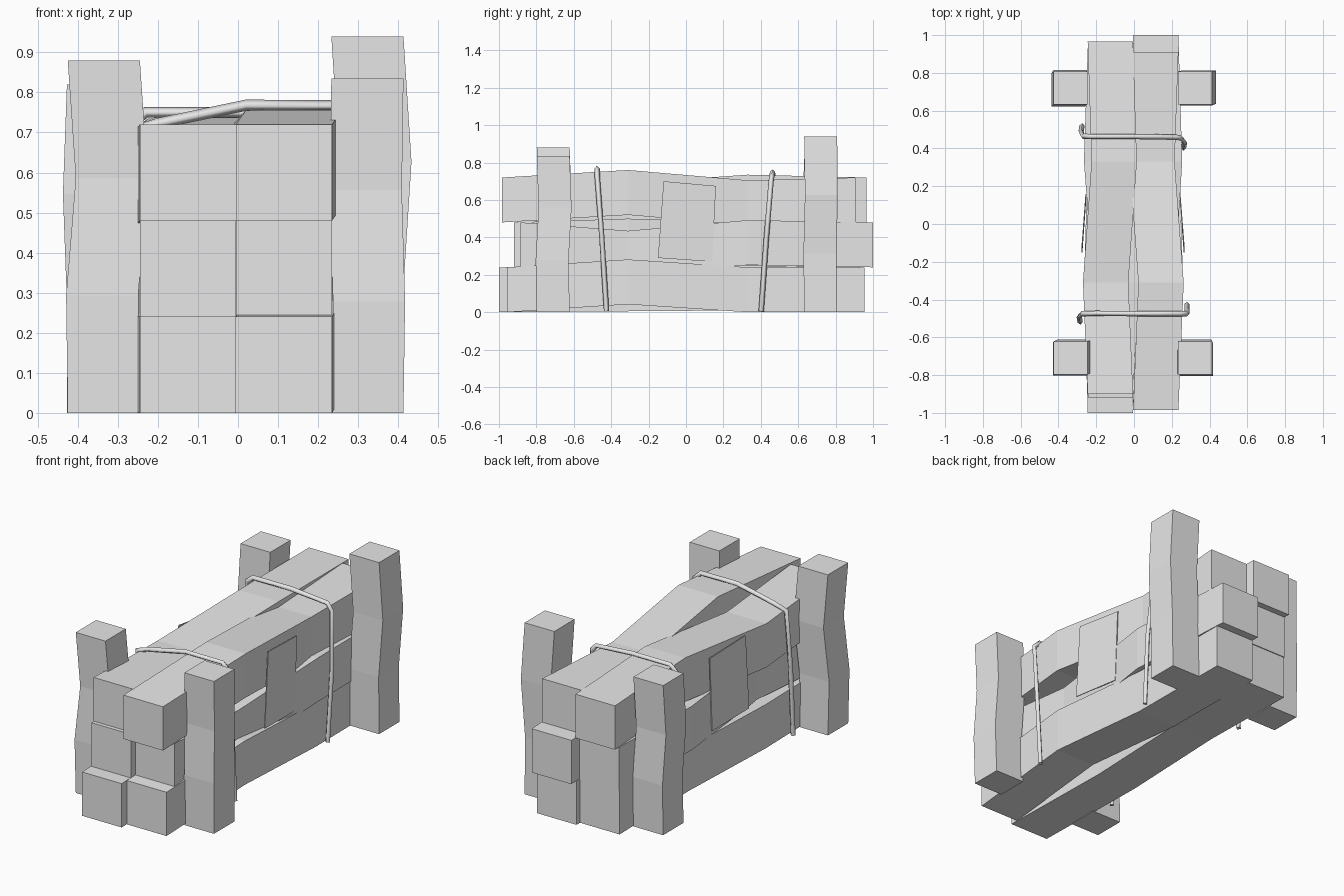
import bpy, bmesh
from mathutils import Vector

cube = bpy.data.objects.get("Cube")
if cube:
    bpy.data.objects.remove(cube, do_unlink=True)

grey = bpy.data.materials.new("plain_grey")
grey.use_nodes = True
grey.diffuse_color = (0.8, 0.8, 0.8, 1)
grey.node_tree.nodes["Principled BSDF"].inputs["Base Color"].default_value = (0.8, 0.8, 0.8, 1)


def add_object(name, data):
    data.materials.append(grey)
    obj = bpy.data.objects.new(name, data)
    bpy.context.collection.objects.link(obj)
    return obj


def loft(name, centres, u, v):
    """Beam with a four-sided section (half axes u and v) swept through centres."""
    bm = bmesh.new()
    u, v = Vector(u), Vector(v)
    rings = [[bm.verts.new(Vector(c) + a * u + b * v)
              for a, b in ((-1, -1), (1, -1), (1, 1), (-1, 1))] for c in centres]
    for r, s in zip(rings, rings[1:]):
        for i in range(4):
            j = (i + 1) % 4
            bm.faces.new((r[i], r[j], s[j], s[i]))
    bm.faces.new(rings[0])
    bm.faces.new(rings[-1])
    bmesh.ops.recalc_face_normals(bm, faces=bm.faces)
    mesh = bpy.data.meshes.new(name)
    bm.to_mesh(mesh)
    bm.free()
    return add_object(name, mesh)


# Stacked beams: side, row, front end, back end, (x, z) shift at the two bends
H = 0.12
KNOTS = (-0.31, 0.33)
beams = [
    (-1, 0, -1.0, 0.925, (-0.02, 0.005), (0.0, 0.01)),
    (1, 0, -0.955, 0.955, (0.025, 0.042), (0.005, 0.0)),
    (-1, 1, -0.92, 0.93, (0.03, 0.02), (-0.02, 0.0)),
    (1, 1, -0.885, 1.0, (-0.02, -0.045), (0.02, 0.012)),
    (-1, 2, -0.9, 0.965, (-0.025, -0.03), (0.02, 0.015)),
    (1, 2, -0.985, 0.91, (0.028, 0.04), (-0.02, -0.015)),
]
rows = ("bottom", "middle", "top")
for side, row, y0, y1, *bends in beams:
    cx, cz = side * H - 0.005, H + 0.24 * row
    path = [(cx, y0, cz)]
    path += [(cx + dx, y, cz + dz) for y, (dx, dz) in zip(KNOTS, bends)]
    path.append((cx, y1, cz))
    name = f"{rows[row]}_beam_{'left' if side > 0 else 'right'}"
    loft(name, path, (H, 0, 0), (0, 0, H))

# Upright posts: x, y, height, (x, y) shift at the two bends
posts = {
    "front_post_right": (-0.335, -0.71, 0.88, (-0.004, -0.005), (0.02, 0.01)),
    "front_post_left": (0.323, -0.71, 0.835, (0.004, -0.006), (-0.004, 0.01)),
    "back_post_right": (-0.337, 0.72, 0.82, (0.0, 0.006), (-0.01, -0.01)),
    "back_post_left": (0.323, 0.72, 0.94, (0.0, -0.004), (0.02, 0.004)),
}
for name, (x, y, h, *bends) in posts.items():
    path = [(x, y, 0)]
    path += [(x + dx, y + dy, h * k / 3) for k, (dx, dy) in enumerate(bends, 1)]
    path.append((x, y, h))
    loft(name, path, (0.09, 0, 0), (0, 0.088, 0))

# Flat side patches
for side, name in ((1, "side_patch_left"), (-1, "side_patch_right")):
    front, back = (0.268, 0.246) if side > 0 else (-0.278, -0.257)
    corners = [(front, -0.12, 0.70), (back, 0.16, 0.675), (back, 0.14, 0.27), (front, -0.15, 0.29)]
    bm = bmesh.new()
    face = bm.faces.new([bm.verts.new(c) for c in corners])
    ext = bmesh.ops.extrude_face_region(bm, geom=[face])
    for v in ext["geom"]:
        if isinstance(v, bmesh.types.BMVert):
            v.co.x -= side * 0.005
    bmesh.ops.recalc_face_normals(bm, faces=bm.faces)
    mesh = bpy.data.meshes.new(name)
    bm.to_mesh(mesh)
    bm.free()
    add_object(name, mesh)


# Straps over the stack
def strap(name, points):
    curve = bpy.data.curves.new(name, "CURVE")
    curve.dimensions = "3D"
    curve.bevel_depth = 0.014
    curve.bevel_resolution = 0
    curve.use_fill_caps = True
    spline = curve.splines.new("POLY")
    spline.points.add(len(points) - 1)
    for p, co in zip(spline.points, points):
        p.co = (*co, 1)
    add_object(name, curve)


strap("front_strap", [
    (-0.285, -0.52, 0.005), (-0.29, -0.49, 0.4), (-0.275, -0.475, 0.70), (-0.20, -0.473, 0.722),
    (0.02, -0.475, 0.768), (0.24, -0.475, 0.768), (0.28, -0.475, 0.73),
    (0.28, -0.45, 0.4), (0.28, -0.425, 0.005)])
strap("back_strap", [
    (-0.275, 0.52, 0.005), (-0.28, 0.49, 0.4), (-0.27, 0.465, 0.72), (-0.23, 0.463, 0.75),
    (0.0, 0.463, 0.75), (0.22, 0.46, 0.733), (0.25, 0.455, 0.70),
    (0.268, 0.43, 0.4), (0.262, 0.402, 0.005)])
